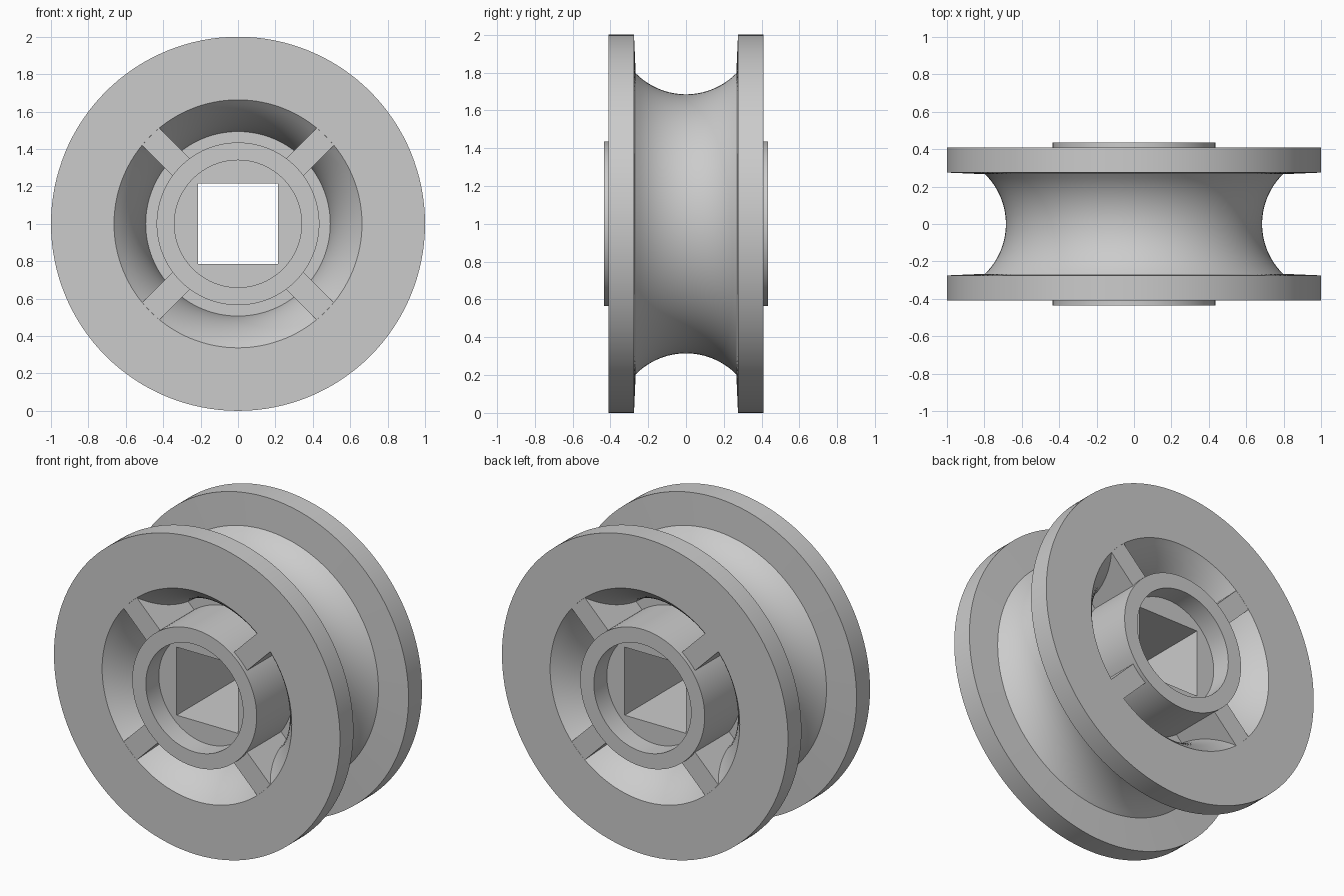
import bpy, bmesh
from math import sin, cos, pi, sqrt, radians
from mathutils import Matrix

if "Cube" in bpy.data.objects:
    bpy.data.objects.remove(bpy.data.objects["Cube"])

SEG = 128          # multiple of 8, so square corners land on vertices
CENTRE = Matrix.Translation((0, 0, 1))
ARC_R = 1.059      # radius at which the groove's circle is centred


def finish(bm, name):
    bmesh.ops.recalc_face_normals(bm, faces=bm.faces)
    bm.transform(CENTRE)
    mesh = bpy.data.meshes.new(name)
    bm.to_mesh(mesh)
    bm.free()
    ob = bpy.data.objects.new(name, mesh)
    bpy.context.collection.objects.link(ob)
    return ob


def lathe(name, profile):
    """Sweep a closed (radius, y, is_square) profile around the y axis."""
    bm = bmesh.new()
    loops = []
    for r, y, square in profile:
        loop = []
        for i in range(SEG):
            a = 2 * pi * i / SEG
            k = r / max(abs(cos(a)), abs(sin(a))) if square else r
            loop.append(bm.verts.new((k * cos(a), y, k * sin(a))))
        loops.append(loop)
    for a, b in zip(loops, loops[1:] + loops[:1]):
        for i in range(SEG):
            j = (i + 1) % SEG
            bm.faces.new((a[i], a[j], b[j], b[i]))
    ob = finish(bm, name)
    bpy.ops.object.select_all(action='DESELECT')
    ob.select_set(True)
    bpy.context.view_layer.objects.active = ob
    bpy.ops.object.shade_smooth_by_angle(angle=radians(30))
    return ob


def mirrored(half):
    return half + [(r, -y, s) for r, y, s in reversed(half)]


def arc(radius, y0, y1, n):
    ys = [y0 + (y1 - y0) * i / n for i in range(n + 1)]
    return [(ARC_R - sqrt(radius ** 2 - y * y), y, False) for y in ys]


# Grooved rim with two flanges, curved pocket walls and a thin central web
rim = [(0.42, 0.07, False)]
rim += arc(0.57, 0.07, 0.41, 12)
rim += [(1.0, 0.41, False), (1.0, 0.275, False)]
rim += arc(0.374, 0.266, 0.011, 12)
lathe("grooved_rim", mirrored(rim))

# Hub with a counterbore on each side and a square through-hole
hub = [(0.215, 0.305, True), (0.34, 0.305, False),
       (0.34, 0.435, False), (0.435, 0.435, False)]
lathe("hub", mirrored(hub))

# Four diagonal spokes, flush with the flange faces
bm = bmesh.new()
for i in range(4):
    turn = Matrix.Rotation(radians(45 + 90 * i), 4, 'Y')
    place = Matrix.Translation((0.525, 0, 0)) @ Matrix.Diagonal((0.28, 0.819, 0.13, 1))
    bmesh.ops.create_cube(bm, size=1, matrix=turn @ place)
finish(bm, "spokes")
